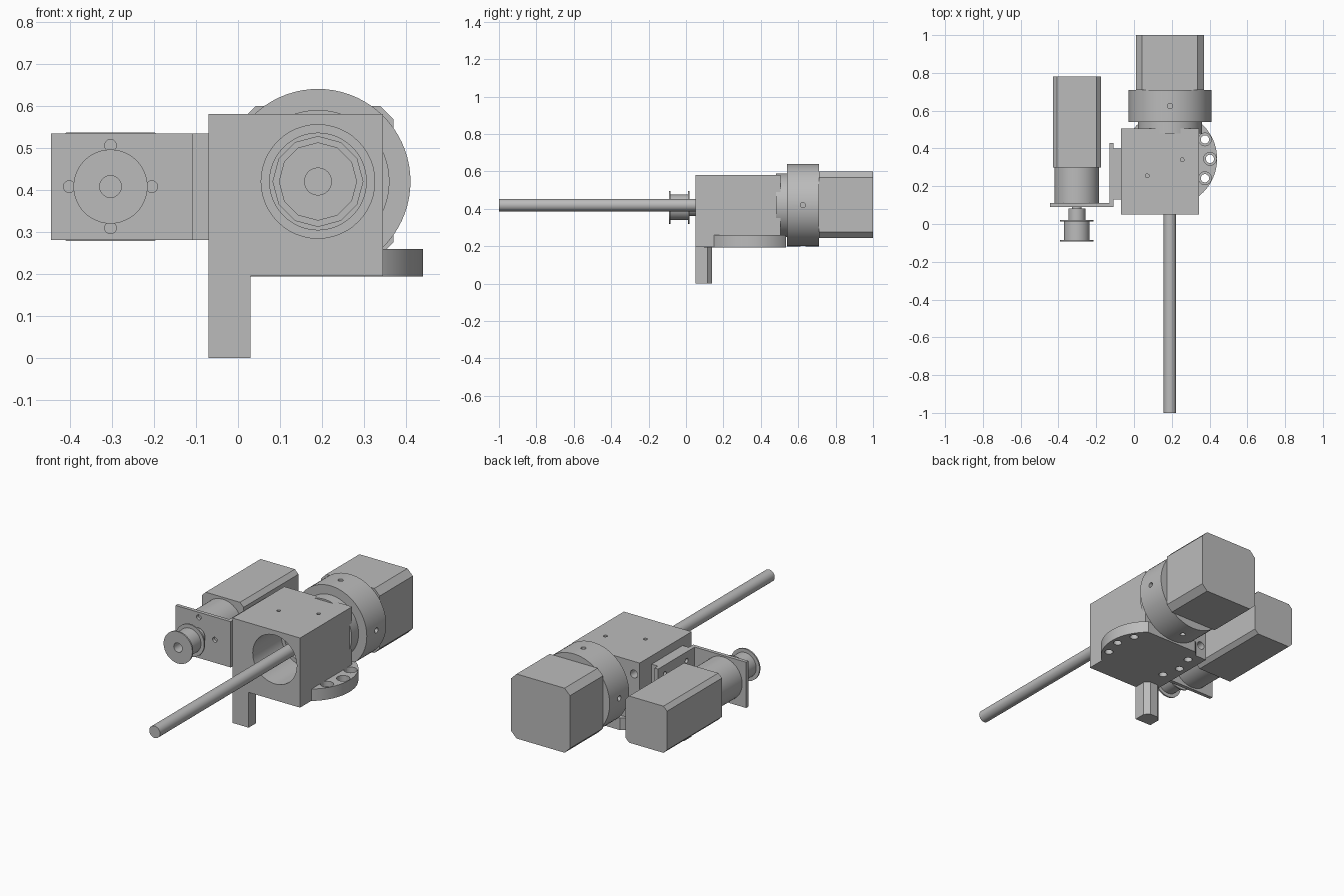
import bpy, bmesh, math
from mathutils import Matrix, Vector

if "Cube" in bpy.data.objects:
    bpy.data.objects.remove(bpy.data.objects["Cube"])

grey = bpy.data.materials.new("machined grey")
grey.use_nodes = True
grey.diffuse_color = (0.5, 0.5, 0.5, 1)
grey.node_tree.nodes["Principled BSDF"].inputs["Base Color"].default_value = (0.5, 0.5, 0.5, 1)

# Map local (u, v, depth) to world for extrusion along each axis
TURN = {
    "x": Matrix(((0, 0, 1), (1, 0, 0), (0, 1, 0))),
    "y": Matrix(((1, 0, 0), (0, 0, 1), (0, 1, 0))),
    "z": Matrix.Identity(3),
}


def prism(name, outline, lo, hi, axis="y"):
    """Extrude a closed outline between two depths along an axis."""
    bm = bmesh.new()
    rings = [[bm.verts.new(TURN[axis] @ Vector((u, v, d))) for u, v in outline] for d in (lo, hi)]
    n = len(outline)
    bm.faces.new(rings[0][::-1])
    bm.faces.new(rings[1])
    for i in range(n):
        j = (i + 1) % n
        bm.faces.new((rings[0][i], rings[0][j], rings[1][j], rings[1][i]))
    bmesh.ops.recalc_face_normals(bm, faces=bm.faces)
    mesh = bpy.data.meshes.new(name)
    bm.to_mesh(mesh)
    bm.free()
    mesh.materials.append(grey)
    obj = bpy.data.objects.new(name, mesh)
    bpy.context.collection.objects.link(obj)
    return obj


def circle(cx, cy, r, n=48):
    return [(cx + r * math.cos(math.tau * i / n), cy + r * math.sin(math.tau * i / n)) for i in range(n)]


def rect(x0, x1, y0, y1, c=0):
    if not c:
        return [(x0, y0), (x1, y0), (x1, y1), (x0, y1)]
    return [(x0 + c, y0), (x1 - c, y0), (x1, y0 + c), (x1, y1 - c),
            (x1 - c, y1), (x0 + c, y1), (x0, y1 - c), (x0, y0 + c)]


def select_only(obj):
    bpy.ops.object.select_all(action="DESELECT")
    obj.select_set(True)
    bpy.context.view_layer.objects.active = obj


def smooth(obj):
    select_only(obj)
    bpy.ops.object.shade_smooth_by_angle(angle=math.radians(30))


def drill(obj, holes):
    """Cut round holes: (u, v, radius, lo, hi, axis)."""
    for u, v, r, lo, hi, axis in holes:
        cutter = prism("hole_cutter", circle(u, v, r, 48 if r > 0.05 else 20), lo, hi, axis)
        cutter.hide_render = True
        mod = obj.modifiers.new("hole", "BOOLEAN")
        mod.operation, mod.solver, mod.object = "DIFFERENCE", "EXACT", cutter
        select_only(obj)
        bpy.ops.object.modifier_apply(modifier=mod.name)
        bpy.data.objects.remove(cutter)
    smooth(obj)


def rod(name, cx, cz, r, lo, hi, n=48):
    obj = prism(name, circle(cx, cz, r, n), lo, hi)
    smooth(obj)
    return obj


# Main axis and pulley drive axis, both running front to back
MX, MZ = 0.19, 0.42
PX, PZ = -0.303, 0.408

# Round mounting foot, trimmed flat behind the housing
FY = 0.345
foot = prism("mounting_foot", [(x, min(y, 0.535)) for x, y in circle(MX, FY, 0.25, 72)], 0.194, 0.26, "z")
foot_holes = []
for base in (0, 180):
    for turn in (-29, 0, 29):
        a = math.radians(base + turn)
        foot_holes.append((MX + 0.212 * math.cos(a), FY + 0.212 * math.sin(a)))
drill(foot, [(x, y, 0.022, 0.15, 0.30, "z") for x, y in foot_holes]
      + [(x, y, 0.034, 0.23, 0.30, "z") for x, y in foot_holes if x > MX])

# Bearing housing with stepped bore and screw holes
housing = prism("bearing_housing", rect(-0.07, 0.345, 0.195, 0.58), 0.05, 0.505)
drill(housing, [(MX, MZ, 0.135, 0.0, 0.30, "y"), (MX, MZ, 0.115, 0.25, 0.55, "y"),
                (0.07, 0.255, 0.01, 0.54, 0.62, "z"), (0.255, 0.34, 0.01, 0.54, 0.62, "z"),
                (-0.035, 0.51, 0.022, 0.42, 0.55, "y"), (-0.035, 0.27, 0.022, 0.42, 0.55, "y")]
      + [(x, y, 0.022, 0.15, 0.25, "z") for x, y in foot_holes if x < MX])

# Support leg, chamfered at the back corners
c = 0.025
prism("support_leg", [(-0.07, 0.05), (0.03, 0.05), (0.03, 0.14 - c), (0.03 - c, 0.14),
                      (-0.07 + c, 0.14), (-0.07, 0.14 - c)], 0, 0.2, "z")

# Flange, collar, main motor, shaft and bearing
rod("gearbox_flange", MX, MZ, 0.17, 0.48, 0.55, 64)
collar = prism("gearbox_collar", circle(MX, MZ, 0.22, 72), 0.54, 0.71)
drill(collar, [(MX, 0.625, 0.014, 0.61, 0.67, "z"), (0.625, MZ, 0.014, 0.38, 0.44, "x"),
               (0.625, MZ, 0.014, -0.05, 0.0, "x"), (MX, 0.625, 0.014, 0.17, 0.23, "z")])
prism("main_motor", rect(0.01, 0.37, 0.243, 0.6, 0.033), 0.71, 1.0)
rod("bearing_insert", MX, MZ, 0.108, 0.36, 0.49, 12)
rod("shaft_coupler", MX, MZ, 0.093, 0.32, 0.40, 12)
rod("main_shaft", MX, MZ, 0.033, -1.0, 0.40)

# Angle bracket and carriage carrying the small drive
front_plate = prism("bracket_front", rect(-0.445, -0.108, 0.281, 0.534), 0.09, 0.11)
drill(front_plate, [(PX + 0.098 * dx, PZ + 0.098 * dz, 0.014, 0.05, 0.15, "y")
                    for dx, dz in ((1, 0), (-1, 0), (0, 1), (0, -1))])
side_plate = prism("bracket_side", rect(0.10, 0.43, 0.281, 0.534), -0.13, -0.108, "x")
drill(side_plate, [(y, z, 0.013, -0.2, -0.115, "x") for y in (0.18, 0.37) for z in (0.33, 0.485)])
prism("bracket_carriage", rect(0.13, 0.40, 0.281, 0.534), -0.11, -0.068, "x")

# Small gearmotor
rod("drive_gearbox", PX, PZ, 0.118, 0.108, 0.302)
prism("drive_motor", rect(PX - 0.127, PX + 0.127, PZ - 0.129, PZ + 0.129, 0.022), 0.30, 0.78)

# Belt pulley on its drive shaft
rod("drive_shaft", PX, PZ, 0.026, 0.06, 0.11)
rod("pulley_hub", PX, PZ, 0.045, 0.02, 0.082)
for name, r, lo, hi in (("pulley_front_rim", 0.088, -0.092, -0.084),
                        ("pulley_drum", 0.068, -0.085, 0.016),
                        ("pulley_back_rim", 0.088, 0.012, 0.02)):
    part = prism(name, circle(PX, PZ, r), lo, hi)
    drill(part, [(PX, PZ, 0.026, -0.2, 0.2, "y")])
